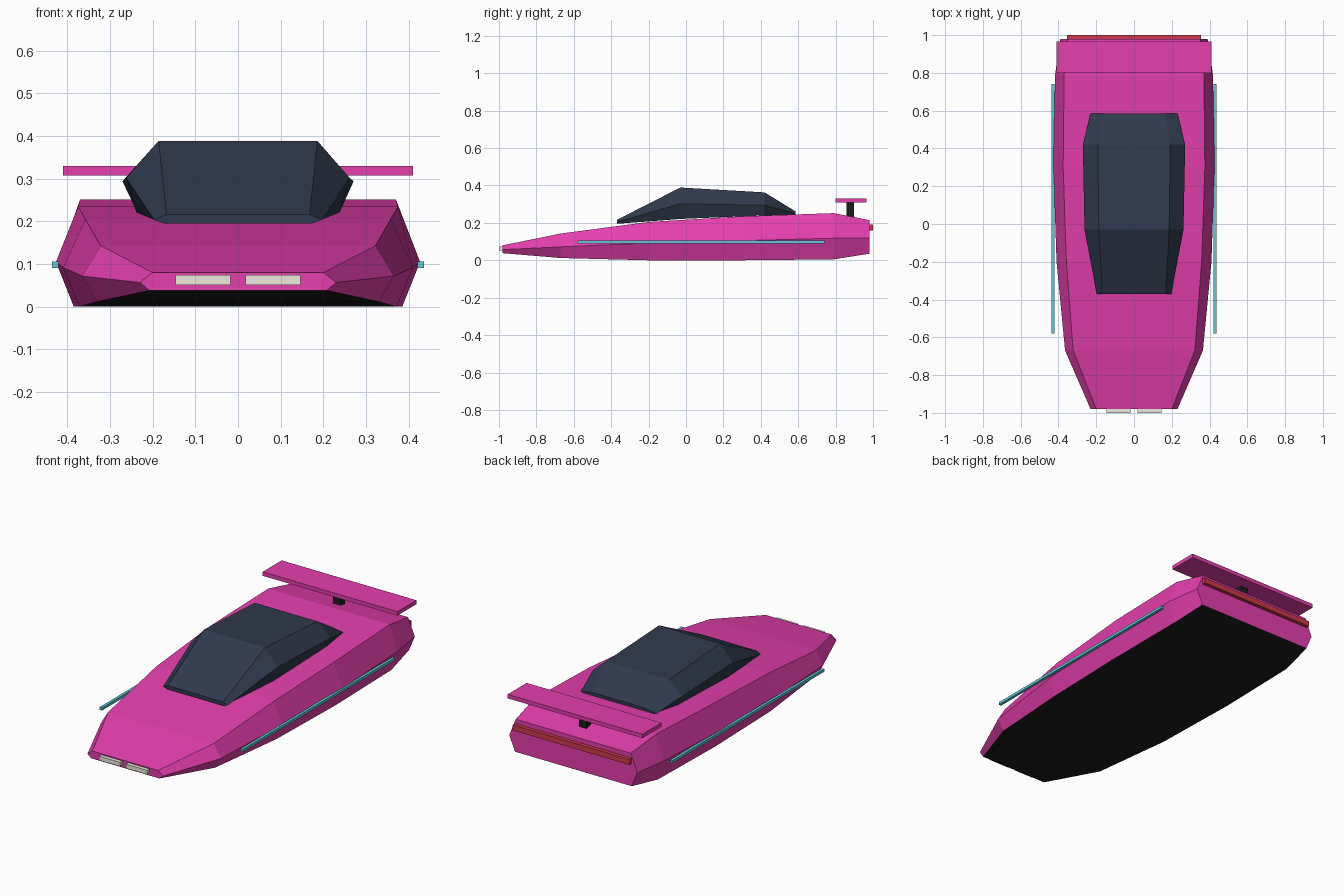
import bpy, bmesh

if "Cube" in bpy.data.objects:
    bpy.data.objects.remove(bpy.data.objects["Cube"])


def material(name, rgb):
    m = bpy.data.materials.new(name)
    m.diffuse_color = (*rgb, 1)
    m.use_nodes = True
    m.node_tree.nodes["Principled BSDF"].inputs["Base Color"].default_value = m.diffuse_color
    return m


PINK = material("pink_paint", (0.78, 0.05, 0.42))
BLACK = material("black_trim", (0.012, 0.012, 0.013))
GLASS = material("dark_glass", (0.03, 0.042, 0.075))
CYAN = material("cyan_strip", (0.12, 0.57, 0.67))
RED = material("red_lamp", (0.62, 0.04, 0.07))
WHITE = material("lamp_white", (0.85, 0.82, 0.72))


def finish(name, bm, mats):
    bmesh.ops.recalc_face_normals(bm, faces=bm.faces)
    me = bpy.data.meshes.new(name)
    bm.to_mesh(me)
    bm.free()
    for m in mats:
        me.materials.append(m)
    ob = bpy.data.objects.new(name, me)
    bpy.context.collection.objects.link(ob)
    return ob


def loft(name, sections, mats):
    """Hexagonal hull; section = y, (half width, z) for bottom, middle, top."""
    bm = bmesh.new()
    rings = []
    for y, b, m, t in sections:
        half = [b, m, t]
        pts = half + [(-x, z) for x, z in reversed(half)]
        rings.append([bm.verts.new((x, y, z)) for x, z in pts])
    for r0, r1 in zip(rings, rings[1:]):
        for i in range(6):
            j = (i + 1) % 6
            f = bm.faces.new((r0[i], r0[j], r1[j], r1[i]))
            # the last strip joins the two bottom edges
            f.material_index = 1 if i == 5 and len(mats) > 1 else 0
    bm.faces.new(rings[0])
    bm.faces.new(rings[-1])
    return finish(name, bm, mats)


def box(name, lo, hi, mat):
    bm = bmesh.new()
    bmesh.ops.create_cube(bm, size=1)
    for v in bm.verts:
        v.co = [lo[k] + (v.co[k] + 0.5) * (hi[k] - lo[k]) for k in range(3)]
    return finish(name, bm, [mat])


def box_pair(name, lo, hi, mat):
    box(name + "_right", lo, hi, mat)
    box(name + "_left", (-hi[0], lo[1], lo[2]), (-lo[0], hi[1], hi[2]), mat)


# Wedge body with black underside
loft("body", [
    (-0.98, (0.208, 0.038), (0.230, 0.057), (0.200, 0.080)),
    (-0.67, (0.330, 0.012), (0.365, 0.072), (0.322, 0.143)),
    (-0.20, (0.372, 0.000), (0.410, 0.092), (0.358, 0.205)),
    (0.30, (0.385, 0.000), (0.427, 0.105), (0.375, 0.235)),
    (0.79, (0.380, 0.005), (0.418, 0.118), (0.370, 0.252)),
    (0.98, (0.355, 0.035), (0.390, 0.118), (0.350, 0.215)),
], [PINK, BLACK])

# Faceted canopy, hovering just over the deck
loft("canopy", [
    (-0.37, (0.173, 0.195), (0.197, 0.204), (0.168, 0.216)),
    (-0.03, (0.238, 0.221), (0.262, 0.302), (0.186, 0.389)),
    (0.42, (0.245, 0.240), (0.271, 0.294), (0.192, 0.363)),
    (0.585, (0.210, 0.243), (0.230, 0.250), (0.163, 0.262)),
], [GLASS])

# Rear wing on a central post
box("rear_wing", (-0.41, 0.80, 0.308), (0.41, 0.965, 0.33), PINK)
box("wing_post", (-0.022, 0.858, 0.215), (0.022, 0.898, 0.31), BLACK)

# Lamps and side strips
box("tail_lamp", (-0.355, 0.97, 0.160), (0.355, 1.0, 0.190), RED)
box_pair("headlamp", (0.018, -1.0, 0.051), (0.146, -0.97, 0.074), WHITE)
box_pair("side_strip", (0.421, -0.58, 0.091), (0.436, 0.74, 0.106), CYAN)
